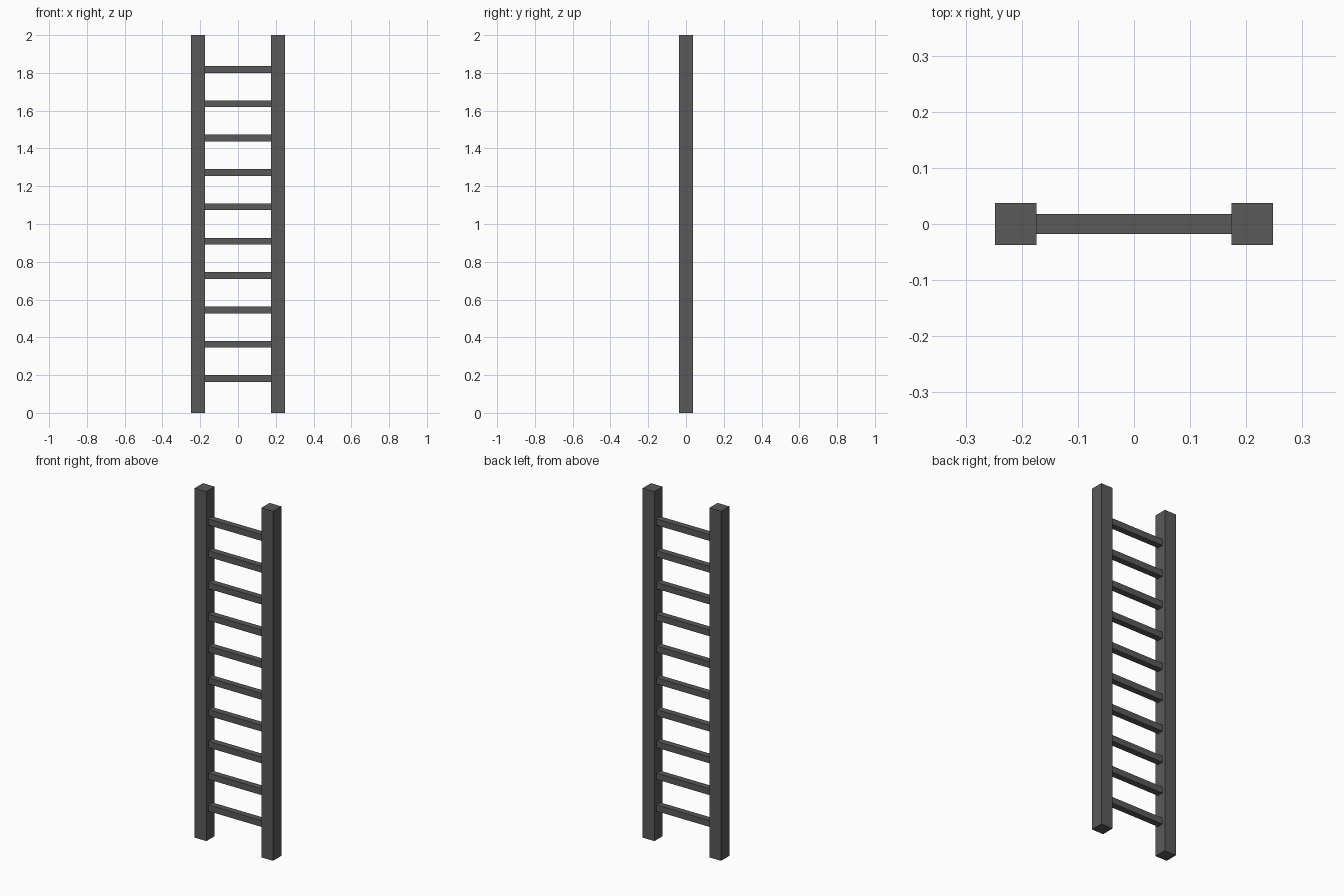
import bpy

cube = bpy.data.objects.get("Cube")
if cube:
    bpy.data.objects.remove(cube, do_unlink=True)

HEIGHT = 2.0
RAIL = 0.074       # rail thickness
RAIL_X = 0.211     # rail centre offset
RUNG = 0.036       # rung thickness
RUNGS = 10

# Single dark grey material
grey = bpy.data.materials.new("dark grey")
grey.use_nodes = True
colour = (0.1, 0.1, 0.1, 1)
grey.diffuse_color = colour
grey.node_tree.nodes["Principled BSDF"].inputs["Base Color"].default_value = colour


def box(name, centre, size):
    bpy.ops.mesh.primitive_cube_add(size=1, location=centre)
    obj = bpy.context.object
    obj.name = name
    obj.scale = size
    bpy.ops.object.transform_apply(location=False, rotation=False, scale=True)
    obj.data.materials.append(grey)
    return obj


# Upright rails
for name, side in (("left_rail", 1), ("right_rail", -1)):
    box(name, (side * RAIL_X, 0, HEIGHT / 2), (RAIL, RAIL, HEIGHT))

# Evenly spaced rungs between the inner rail faces
step = HEIGHT / (RUNGS + 1)
for i in range(1, RUNGS + 1):
    box(f"rung_{i}", (0, 0, i * step), (2 * RAIL_X - RAIL, RUNG, RUNG))
